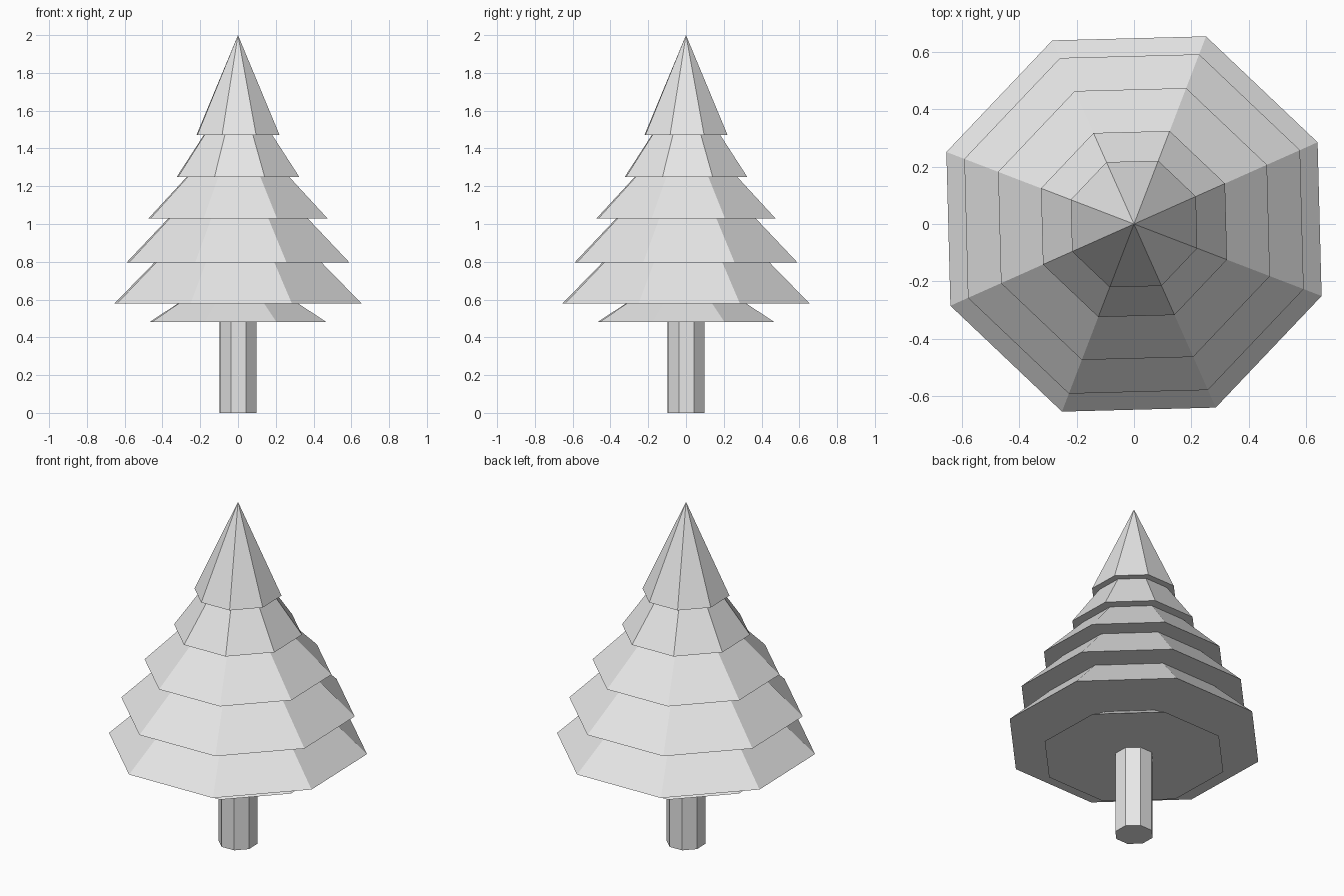
import bpy
from math import radians

cube = bpy.data.objects.get("Cube")
if cube:
    bpy.data.objects.remove(cube, do_unlink=True)

SIDES = 8
TURN = radians(24)

# One plain grey for the whole tree
grey = bpy.data.materials.new("light_grey")
grey.use_nodes = True
grey.diffuse_color = (0.8, 0.8, 0.8, 1)
grey.node_tree.nodes["Principled BSDF"].inputs["Base Color"].default_value = grey.diffuse_color


def frustum(name, z0, r0, z1, r1):
    """Flat-shaded octagonal frustum with a corner at the TURN angle."""
    bpy.ops.mesh.primitive_cone_add(vertices=SIDES, radius1=r0, radius2=r1, depth=z1 - z0,
                                    location=(0, 0, (z0 + z1) / 2), rotation=(0, 0, TURN))
    obj = bpy.context.object
    # The primitive may start on the x or y axis; both suit the 45 degree spacing
    obj.name = name
    obj.data.name = name
    obj.data.materials.append(grey)
    bpy.ops.object.transform_apply(location=True, rotation=True, scale=True)
    return obj


# Trunk, tucked a little into the lowest tier
frustum("trunk", 0, 0.105, 0.5, 0.105)

# Branch tiers from the bottom up: base height, base radius, top radius
tiers = [
    (0.48, 0.503, 0.34),
    (0.58, 0.70, 0.475),
    (0.795, 0.633, 0.395),
    (1.03, 0.507, 0.29),
    (1.25, 0.347, 0.195),
    (1.47, 0.236, 0.0),
]
for i, (z, base, top) in enumerate(tiers):
    z_top = tiers[i + 1][0] if i + 1 < len(tiers) else 2.0
    frustum(f"branch_tier_{i + 1}", z, base, z_top, top)
